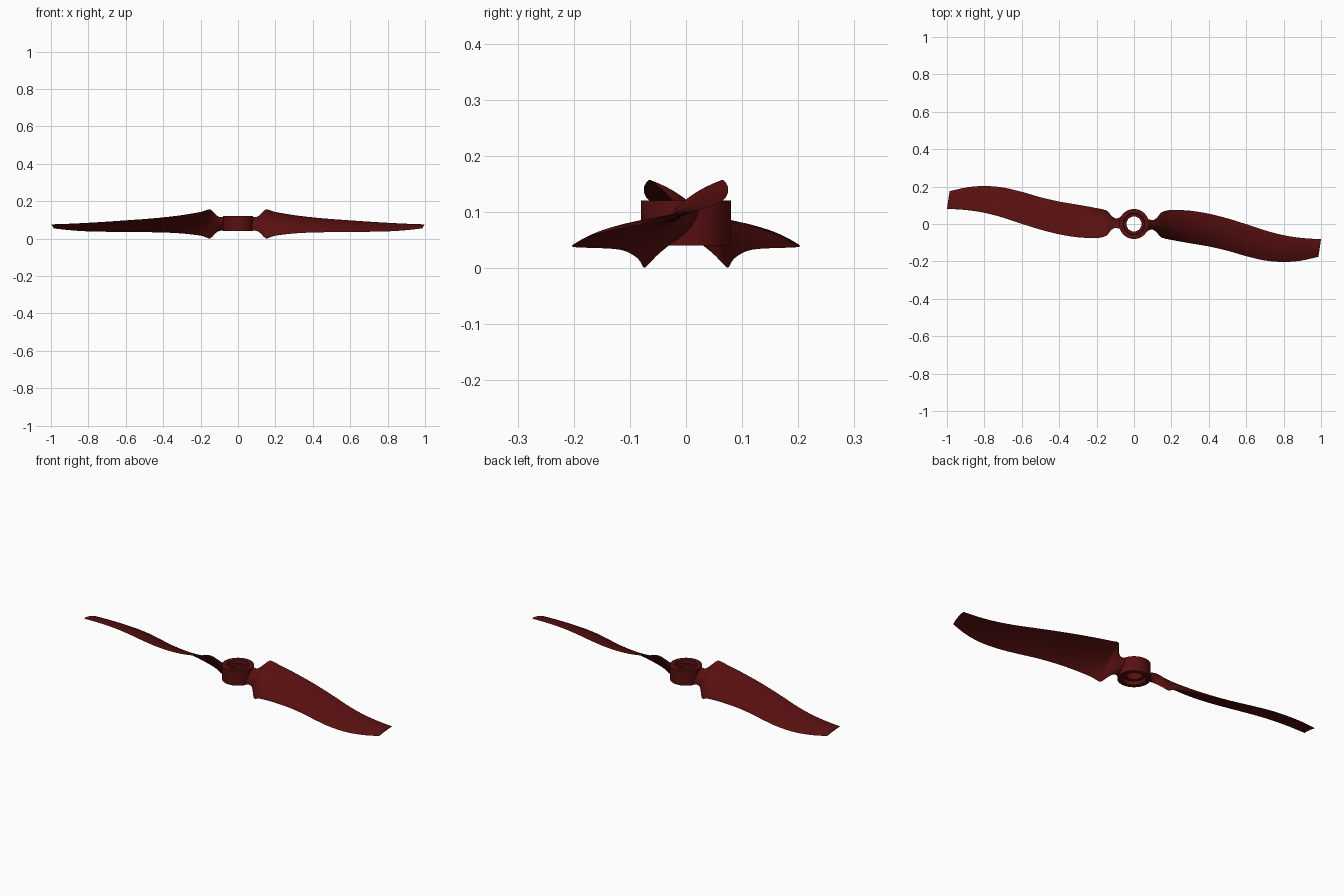
import bpy, bmesh, math

if "Cube" in bpy.data.objects:
    bpy.data.objects.remove(bpy.data.objects["Cube"])

red = bpy.data.materials.new("dark red")
red.diffuse_color = (0.1, 0.005, 0.005, 1)
red.use_nodes = True
red.node_tree.nodes["Principled BSDF"].inputs["Base Color"].default_value = red.diffuse_color


def finish(name, verts, faces, angle=40):
    me = bpy.data.meshes.new(name)
    me.from_pydata(verts, [], faces)
    bm = bmesh.new()
    bm.from_mesh(me)
    bmesh.ops.recalc_face_normals(bm, faces=bm.faces)
    bm.to_mesh(me)
    bm.free()
    me.materials.append(red)
    ob = bpy.data.objects.new(name, me)
    bpy.context.collection.objects.link(ob)
    bpy.ops.object.select_all(action='DESELECT')
    ob.select_set(True)
    bpy.context.view_layer.objects.active = ob
    bpy.ops.object.shade_smooth_by_angle(angle=math.radians(angle))
    return ob


# Hub: lathed ring with a counterbore at both ends
N = 64
profile = [(.04, .06), (.055, .06), (.057, .04), (.08, .04),
           (.08, .12), (.057, .12), (.055, .10), (.04, .10)]
P = len(profile)
verts = [(r * math.cos(2 * math.pi * i / N), r * math.sin(2 * math.pi * i / N), z)
         for i in range(N) for r, z in profile]
faces = [(i * P + j, i * P + (j + 1) % P, (i + 1) % N * P + (j + 1) % P, (i + 1) % N * P + j)
         for i in range(N) for j in range(P)]
finish("hub", verts, faces)

# Blade stations: x, low edge y z, high edge y z, top bulge, underside bulge (of chord)
stations = [
    (.065, -.042, .044, .030, .117, .16, -.16),
    (.090, -.030, .043, .022, .116, .17, -.15),
    (.108, -.034, .038, .023, .120, .17, -.10),
    (.125, -.050, .024, .036, .134, .15, -.03),
    (.140, -.066, .008, .055, .150, .14, .04),
    (.155, -.075, .001, .066, .157, .135, .06),
    (.200, -.085, .016, .075, .143, .12, .06),
    (.300, -.103, .028, .071, .126, .10, .05),
    (.400, -.120, .033, .055, .114, .09, .04),
    (.500, -.143, .035, .030, .105, .08, .03),
    (.600, -.172, .036, -.001, .098, .07, .03),
    (.700, -.195, .037, -.034, .091, .07, .03),
    (.800, -.203, .039, -.060, .085, .07, .03),
    (.900, -.196, .045, -.075, .080, .07, .03),
    (1.00, -.175, .055, -.081, .076, .08, .03),
]


def smooth(a, b, c, d, t):
    return tuple(q + .5 * t * (r - p + t * (2 * p - 5 * q + 4 * r - s + t * (3 * (q - r) + s - p)))
                 for p, q, r, s in zip(a, b, c, d))


rows = []
for i in range(len(stations) - 1):
    a, d = stations[max(i - 1, 0)], stations[min(i + 2, len(stations) - 1)]
    for k in range(4):
        rows.append(smooth(a, stations[i], stations[i + 1], d, k / 4))
rows.append(stations[-1])

M = 14


def section(x, yl, zl, yh, zh, top, under):
    dy, dz = yh - yl, zh - zl
    pts = []
    path = [(k / M, top) for k in range(M + 1)] + [(k / M, under) for k in range(M - 1, 0, -1)]
    for t, bulge in path:
        h = bulge * 4 * t * (1 - t)
        skew = .014 * max(0, (x - .8) / .2) * (1 - t)   # slanted tip
        pts.append((x - skew, yl + dy * t - dz * h, zl + dz * t + dy * h))
    return pts


# Blades: lofted sections, second one turned half a circle
for name, s in (("right_blade", 1), ("left_blade", -1)):
    verts = [(s * x, s * y, z) for r in rows for x, y, z in section(*r)]
    S = 2 * M
    faces = [(i * S + j, i * S + (j + 1) % S, (i + 1) * S + (j + 1) % S, (i + 1) * S + j)
             for i in range(len(rows) - 1) for j in range(S)]
    for base in (0, (len(rows) - 1) * S):
        faces += [(base, base + 1, base + S - 1), (base + M - 1, base + M, base + M + 1)]
        faces += [(base + k, base + k + 1, base + S - k - 1, base + S - k) for k in range(1, M - 1)]
    finish(name, verts, faces)
